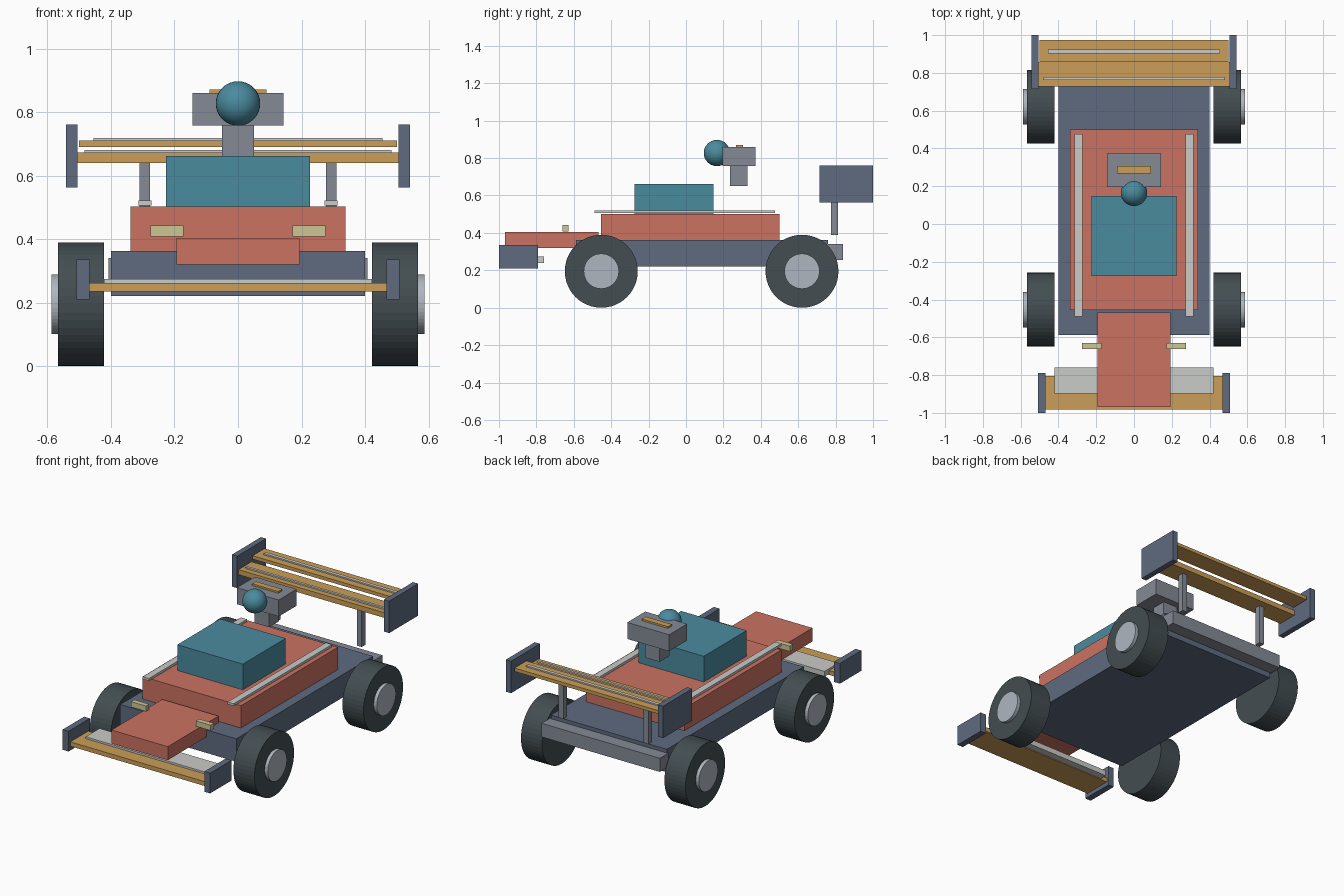
import bpy
import math

if "Cube" in bpy.data.objects:
    bpy.data.objects.remove(bpy.data.objects["Cube"])


def material(name, r, g, b):
    """Flat material from 0-255 display values, converted to linear."""
    def lin(c):
        c /= 255
        return c / 12.92 if c <= 0.04045 else ((c + 0.055) / 1.055) ** 2.4
    m = bpy.data.materials.new(name)
    m.diffuse_color = (lin(r), lin(g), lin(b), 1)
    m.use_nodes = True
    m.node_tree.nodes["Principled BSDF"].inputs["Base Color"].default_value = m.diffuse_color
    return m


RED = material("coral_red", 203, 114, 98)
SLATE = material("slate_blue", 94, 107, 127)
GOLD = material("gold", 203, 158, 88)
TEAL = material("teal", 74, 139, 158)
WHITE = material("off_white", 202, 204, 200)
CREAM = material("cream", 205, 198, 150)
GREY = material("grey", 133, 138, 149)
RUBBER = material("dark_rubber", 67, 77, 81)
SILVER = material("silver", 174, 182, 191)


def finish(name, mat):
    ob = bpy.context.object
    ob.name = ob.data.name = name
    ob.data.materials.append(mat)
    return ob


def box(name, mat, x, y, z):
    """Box from (min, max) ranges."""
    bpy.ops.mesh.primitive_cube_add(size=1)
    ob = finish(name, mat)
    for v in ob.data.vertices:
        v.co = [r[0] + (c + 0.5) * (r[1] - r[0]) for r, c in zip((x, y, z), v.co)]
    return ob


def wide(name, mat, half, y, z):
    """Box centred across the car."""
    return box(name, mat, (-half, half), y, z)


def pair(name, mat, x, y, z):
    """Matching boxes on both sides."""
    box(name + "_right", mat, x, y, z)
    box(name + "_left", mat, (-x[1], -x[0]), y, z)


def disc(name, mat, side, x, y, radius):
    """Cylinder with its axis across the car."""
    bpy.ops.mesh.primitive_cylinder_add(
        vertices=48, radius=radius, depth=x[1] - x[0],
        location=(side * (x[0] + x[1]) / 2, y, 0.195),
        rotation=(0, math.pi / 2, 0))
    return finish(name, mat)


# Chassis and body
wide("chassis", SLATE, 0.40, (-0.588, 0.76), (0.22, 0.363))
wide("rear_bumper", GREY, 0.408, (0.755, 0.84), (0.255, 0.34))
wide("body", RED, 0.339, (-0.455, 0.50), (0.363, 0.502))
wide("nose", RED, 0.194, (-0.968, -0.468), (0.32, 0.404))
wide("cockpit", TEAL, 0.226, (-0.275, 0.147), (0.502, 0.662))
pair("side_rail", WHITE, (0.272, 0.314), (-0.49, 0.477), (0.506, 0.521))
pair("headlight", CREAM, (0.172, 0.275), (-0.661, -0.629), (0.408, 0.442))

# Front wing
wide("front_wing", GOLD, 0.468, (-0.982, -0.805), (0.235, 0.262))
wide("front_flap", WHITE, 0.422, (-0.897, -0.76), (0.24, 0.274))
pair("front_end_plate", SLATE, (0.468, 0.508), (-1.0, -0.79), (0.209, 0.335))

# Rear wing
wide("rear_wing_lower", GOLD, 0.506, (0.728, 0.857), (0.64, 0.672))
wide("rear_wing_upper", GOLD, 0.50, (0.857, 0.975), (0.69, 0.711))
wide("lower_wing_stripe", WHITE, 0.483, (0.762, 0.778), (0.672, 0.681))
wide("upper_wing_stripe", WHITE, 0.455, (0.903, 0.925), (0.711, 0.719))
pair("rear_end_plate", SLATE, (0.506, 0.542), (0.714, 1.0), (0.562, 0.761))
pair("wing_strut", GREY, (0.277, 0.31), (0.775, 0.812), (0.39, 0.64))

# Camera pod over the cockpit
wide("pod_neck", GREY, 0.05, (0.235, 0.33), (0.65, 0.757))
wide("pod", GREY, 0.144, (0.195, 0.372), (0.757, 0.86))
wide("pod_stripe", GOLD, 0.09, (0.268, 0.306), (0.86, 0.871))
bpy.ops.mesh.primitive_uv_sphere_add(
    segments=32, ring_count=16, radius=0.07, location=(0, 0.165, 0.827))
finish("helmet", TEAL)
bpy.ops.object.shade_smooth_by_angle()

# Wheels
for end, y in (("front", -0.453), ("rear", 0.62)):
    for label, side in (("right", 1), ("left", -1)):
        disc(f"{end}_{label}_tyre", RUBBER, side, (0.422, 0.567), y, 0.195)
        disc(f"{end}_{label}_hub", SILVER, side, (0.48, 0.588), y, 0.094)
